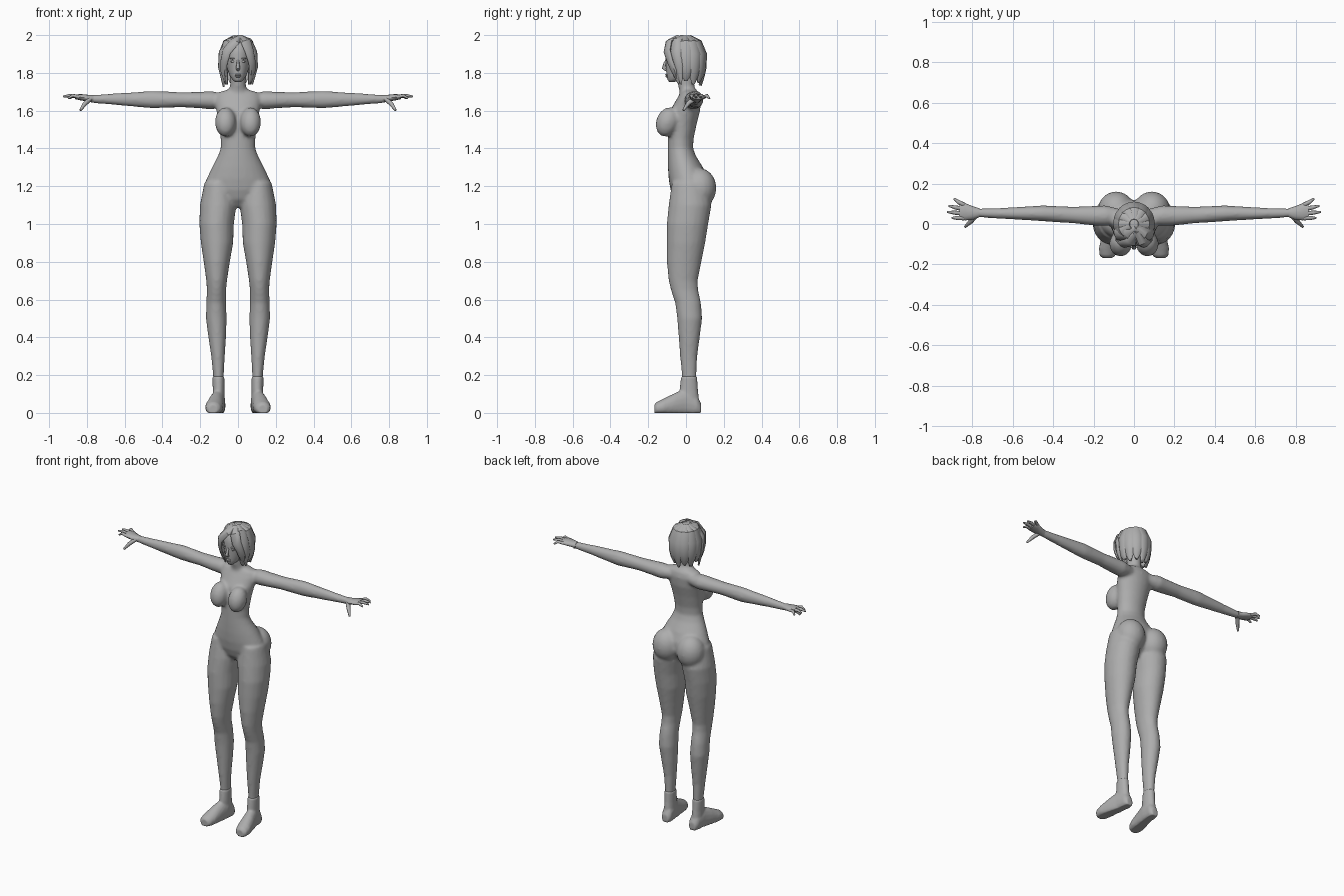
import bpy, bmesh, math
from mathutils import Vector, Matrix

cube = bpy.data.objects.get("Cube")
if cube:
    bpy.data.objects.remove(cube, do_unlink=True)

GREY = (0.42, 0.42, 0.42, 1)
clay = bpy.data.materials.new("clay_grey")
clay.use_nodes = True
clay.diffuse_color = GREY
bsdf = clay.node_tree.nodes["Principled BSDF"]
bsdf.inputs["Base Color"].default_value = GREY
bsdf.inputs["Roughness"].default_value = 0.7


def loft(bm, rings, sides=16):
    """Skin a closed tube through rings of (centre, half axis, half axis)."""
    loops = []
    for c, u, v in rings:
        turn = [math.tau * i / sides for i in range(sides)]
        loops.append([bm.verts.new(c + u * math.cos(t) + v * math.sin(t)) for t in turn])
    for a, b in zip(loops, loops[1:]):
        for i in range(sides):
            j = (i + 1) % sides
            bm.faces.new((a[i], a[j], b[j], b[i]))
    bm.faces.new(loops[0])
    bm.faces.new(loops[-1])


def upright(rows, side=1):
    """Rings from rows of height, x range and y range."""
    return [(Vector((side * (x0 + x1) / 2, (y0 + y1) / 2, z)),
             Vector(((x1 - x0) / 2, 0, 0)), Vector((0, (y1 - y0) / 2, 0)))
            for z, x0, x1, y0, y1 in rows]


def centred(rows):
    return upright([(z, -w, w, y0, y1) for z, w, y0, y1 in rows])


def sideways(rows, side=1):
    """Rings from rows of x, y range and z range."""
    return [(Vector((side * x, (y0 + y1) / 2, (z0 + z1) / 2)),
             Vector((0, (y1 - y0) / 2, 0)), Vector((0, 0, (z1 - z0) / 2)))
            for x, y0, y1, z0, z1 in rows]


def strand(bm, points, widths, thick, across, sides=8):
    """Flattened tube along points; across gives the wide direction."""
    pts = [Vector(p) for p in points]
    rings = []
    for i, p in enumerate(pts):
        d = (pts[min(i + 1, len(pts) - 1)] - pts[max(i - 1, 0)]).normalized()
        u = Vector(across)
        u = (u - d * u.dot(d)).normalized()
        rings.append((p, u * widths[i], d.cross(u) * min(thick, widths[i])))
    loft(bm, rings, sides)


def ball(bm, centre, radii, tilt=0):
    m = Matrix.Translation(centre) @ Matrix.Rotation(tilt, 4, 'X') @ Matrix.Diagonal((*radii, 1))
    bmesh.ops.create_uvsphere(bm, u_segments=20, v_segments=12, radius=1, matrix=m)


def finish(name, bm, mirror=False, voxel=0, smooth=0, angle=60):
    bmesh.ops.recalc_face_normals(bm, faces=bm.faces)
    mesh = bpy.data.meshes.new(name)
    bm.to_mesh(mesh)
    bm.free()
    mesh.materials.append(clay)
    ob = bpy.data.objects.new(name, mesh)
    bpy.context.collection.objects.link(ob)
    bpy.ops.object.select_all(action='DESELECT')
    ob.select_set(True)
    bpy.context.view_layer.objects.active = ob
    bpy.ops.object.shade_smooth_by_angle(angle=math.radians(angle))
    if voxel:
        r = ob.modifiers.new("Blend", 'REMESH')
        r.mode, r.voxel_size, r.use_smooth_shade = 'VOXEL', voxel, True
        s = ob.modifiers.new("Soften", 'SMOOTH')
        s.factor, s.iterations = 0.5, smooth
    if mirror:
        ob.modifiers.new("Mirror", 'MIRROR')
    return ob


# Body: torso, neck, bust, hips, legs and arms blended into one skin
body = bmesh.new()
loft(body, centred([
    (1.71, .06, -.02, .055), (1.695, .11, -.03, .07), (1.66, .125, -.05, .08),
    (1.6, .115, -.085, .075), (1.53, .102, -.095, .057), (1.45, .092, -.097, .04),
    (1.4, .092, -.097, .038), (1.36, .107, -.097, .053), (1.3, .138, -.096, .09),
    (1.24, .166, -.092, .115), (1.18, .18, -.082, .115), (1.13, .12, -.065, .09),
    (1.09, .04, -.03, .05)]), 24)
loft(body, centred([(1.66, .07, -.03, .06), (1.705, .052, -.035, .052),
                    (1.73, .042, -.042, .045), (1.82, .043, -.055, .045)]))
for s in (1, -1):
    ball(body, (s * .066, -.098, 1.54), (.056, .06, .08), -.35)
    ball(body, (s * .088, .073, 1.19), (.09, .088, .105))
    loft(body, upright([
        (1.22, .03, .178, -.075, .11), (1.1, .008, .202, -.092, .135),
        (1, .022, .205, -.102, .118), (.9, .025, .197, -.103, .102),
        (.8, .043, .182, -.102, .082), (.7, .058, .168, -.092, .062),
        (.65, .063, .165, -.08, .065), (.58, .063, .168, -.057, .08),
        (.5, .06, .17, -.047, .086), (.4, .063, .157, -.039, .073),
        (.3, .07, .142, -.032, .06), (.2, .075, .132, -.022, .056),
        (.14, .077, .13, -.02, .054)], s), 20)
    loft(body, sideways([
        (.07, 0, .075, 1.62, 1.69), (.14, -.01, .092, 1.607, 1.703),
        (.2, -.008, .09, 1.612, 1.7), (.3, .003, .086, 1.618, 1.698),
        (.45, .013, .092, 1.612, 1.705), (.52, .018, .088, 1.618, 1.7),
        (.65, .025, .08, 1.63, 1.692), (.79, .034, .077, 1.642, 1.682)], s))
finish("body", body, voxel=.01, smooth=5)

# Feet: flat sole, instep and ankle cuff
feet = bmesh.new()
sole = [(.08, .1, .022, .05), (.06, .1, .034, .09), (0, .105, .038, .13),
        (-.06, .117, .043, .105), (-.12, .127, .047, .075), (-.155, .131, .04, .058),
        (-.168, .131, .026, .045)]
loft(feet, [(Vector((x, y, top * .4)), Vector((w, 0, 0)), Vector((0, 0, top * .6)))
            for y, x, w, top in sole])
loft(feet, upright([(.195, .072, .135, -.026, .059), (.12, .071, .134, -.035, .064),
                    (.02, .068, .136, -.03, .075)]))
for v in feet.verts:
    v.co.z = max(v.co.z, 0)
finish("feet", feet, mirror=True, voxel=.007, smooth=3)

# Hands: palm, four spread fingers and a lowered thumb
hands = bmesh.new()
loft(hands, sideways([(.765, .034, .078, 1.642, 1.684), (.795, .022, .087, 1.648, 1.684),
                      (.835, .018, .103, 1.655, 1.688), (.862, .025, .1, 1.661, 1.685)]), 12)
for root, tip, reach, drop in ((.03, .03, .9, 1.665), (.052, .06, .925, 1.675),
                               (.074, .09, .917, 1.675), (.094, .125, .89, 1.665)):
    mid = (root + tip) / 2
    strand(hands, [(.84, root, 1.672), ((.85 + reach) / 2, mid, 1.68), (reach, tip, drop)],
           (.012, .01, .005), .009, (0, 1, 0))
strand(hands, [(.785, .04, 1.66), (.81, .01, 1.637), (.835, -.014, 1.602)],
       (.017, .012, .006), .012, (0, 1, 0))
finish("hands", hands, mirror=True)

# Head with softly raised features
head = bmesh.new()
loft(head, centred([
    (1.752, .016, -.09, -.06), (1.765, .03, -.098, -.03), (1.785, .044, -.102, .02),
    (1.82, .057, -.106, .055), (1.86, .065, -.107, .075), (1.9, .072, -.11, .085),
    (1.95, .066, -.098, .08), (1.98, .035, -.06, .05)]), 24)
strand(head, [(0, -.1, 1.872), (0, -.112, 1.85), (0, -.118, 1.825), (0, -.104, 1.815)],
       (.006, .007, .012, .008), .01, (1, 0, 0))
for z in (1.79, 1.781):
    ball(head, (0, -.102, z), (.017, .008, .005))
for s in (1, -1):
    ball(head, (s * .026, -.095, 1.86), (.013, .007, .006))
    ball(head, (s * .027, -.097, 1.876), (.017, .009, .004))
finish("head", head)

# Hair cap, open over the face
cap = bmesh.new()
ball(cap, (0, -.003, 1.897), (.091, .101, .1))
bmesh.ops.bisect_plane(cap, geom=cap.verts[:] + cap.edges[:] + cap.faces[:],
                       plane_co=(0, -.1, 1.93), plane_no=(0, .55, .8), clear_inner=True)
finish("hair_cap", cap)

# Hair locks hanging from the crown round the sides and back
locks = bmesh.new()
for i in range(9):
    a = math.radians(60 + 30 * i)
    back = max(0, -math.cos(a))
    out = Vector((math.sin(a) * .089, -math.cos(a) * .096, 0))
    tip = 1.745 - .012 * back + .014 * (i % 2)
    path = [out * r + Vector((0, 0, z)) for r, z in
            ((.2, 1.988), (.75, 1.963), (1.02, 1.9), (1, 1.83), (.9, 1.785), (.78, tip))]
    strand(locks, path, (.014, .034, .036, .034, .027, .008), .013,
           (math.cos(a), math.sin(a), 0))
finish("hair_locks", locks, angle=40)

# Swept fringe from an off-centre parting
fringe = bmesh.new()
for s, length in ((1, 1.77), (-1, 1.755)):
    strand(fringe, [(.012, -.04, 1.99), (.012 + s * .03, -.09, 1.965), (s * .06, -.1, 1.915),
                    (s * .074, -.083, 1.86), (s * .076, -.062, 1.81), (s * .07, -.05, length)],
           (.014, .03, .028, .023, .02, .005), .013, (1, s * .7, .4 * s))
    strand(fringe, [(.01, -.02, 1.99), (.01 + s * .045, -.05, 1.975), (s * .085, -.055, 1.91),
                    (s * .09, -.04, 1.83), (s * .075, -.025, length - .03)],
           (.015, .03, .03, .026, .005), .012, (.5, s, 0))
finish("hair_fringe", fringe, angle=40)
